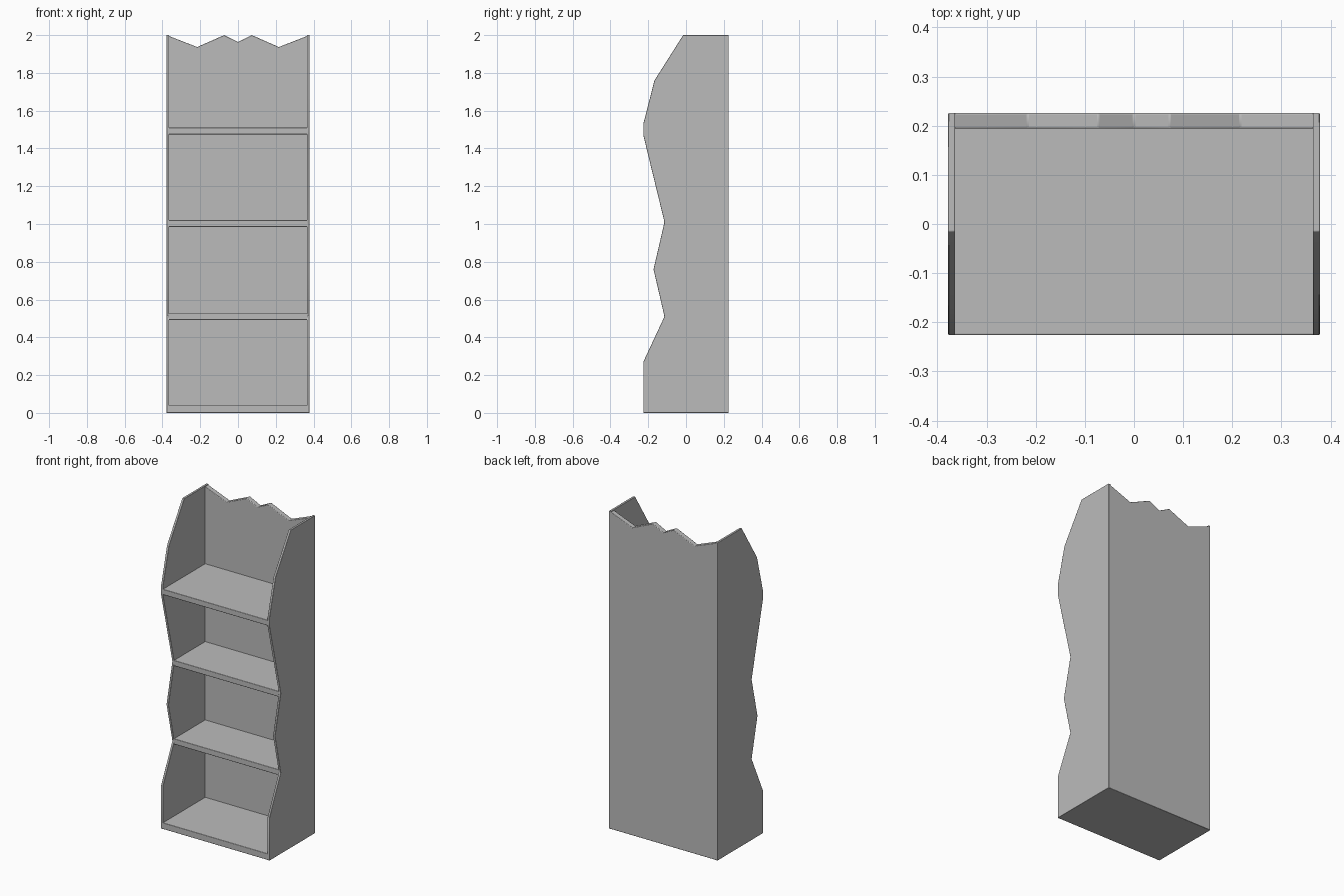
import bpy
import bmesh
from mathutils import Vector

if "Cube" in bpy.data.objects:
    bpy.data.objects.remove(bpy.data.objects["Cube"], do_unlink=True)

grey = bpy.data.materials.new("plain grey")
grey.use_nodes = True
colour = (0.5, 0.5, 0.5, 1)
grey.diffuse_color = colour
grey.node_tree.nodes["Principled BSDF"].inputs["Base Color"].default_value = colour

HALF, SIDE = 0.378, 0.014      # half width, side panel thickness
REAR, BACK = 0.226, 0.032      # rear plane, back panel thickness


def panel(name, outline, offset, bevel=0.003):
    """Extrude a closed outline of 3D points and soften its edges."""
    bm = bmesh.new()
    face = bm.faces.new([bm.verts.new(p) for p in outline])
    moved = bmesh.ops.extrude_face_region(bm, geom=[face])["geom"]
    bmesh.ops.translate(bm, vec=Vector(offset),
                        verts=[v for v in moved if isinstance(v, bmesh.types.BMVert)])
    bmesh.ops.recalc_face_normals(bm, faces=bm.faces)
    mesh = bpy.data.meshes.new(name)
    bm.to_mesh(mesh)
    bm.free()
    mesh.materials.append(grey)
    obj = bpy.data.objects.new(name, mesh)
    bpy.context.collection.objects.link(obj)
    mod = obj.modifiers.new("soft edges", "BEVEL")
    mod.width = bevel
    mod.segments = 2
    mod.limit_method = "ANGLE"
    bpy.ops.object.select_all(action="DESELECT")
    obj.select_set(True)
    bpy.context.view_layer.objects.active = obj
    bpy.ops.object.shade_smooth_by_angle()
    return obj


# Wavy side panels
wave = [(-0.226, 0), (-0.226, 0.27), (-0.114, 0.51), (-0.172, 0.76), (-0.114, 1.01),
        (-0.226, 1.47), (-0.226, 1.53), (-0.167, 1.76), (-0.015, 2), (REAR, 2), (REAR, 0)]
for name, sign in (("left_side", 1), ("right_side", -1)):
    panel(name, [(sign * HALF, y, z) for y, z in wave], (-sign * SIDE, 0, 0), 0.002)

# Back panel with a zigzag top edge
zigzag = [(HALF, 2), (0.216, 1.937), (0.073, 2), (0, 1.963)]
top = zigzag + [(-x, z) for x, z in reversed(zigzag[:-1])]
outline = [(-HALF, 0), (HALF, 0)] + top
panel("back_panel", [(x, REAR, z) for x, z in outline], (0, -BACK, 0))

# Shelves, each reaching the front edge of the sides at its height
inner = HALF - SIDE / 2
for name, low, high, front in (("bottom_shelf", 0, 0.04, -0.226),
                               ("lower_shelf", 0.492, 0.527, -0.116),
                               ("middle_shelf", 0.985, 1.02, -0.116),
                               ("upper_shelf", 1.475, 1.51, -0.226)):
    rear = REAR - BACK / 2
    corners = [(-inner, front), (inner, front), (inner, rear), (-inner, rear)]
    panel(name, [(x, y, low) for x, y in corners], (0, 0, high - low))
